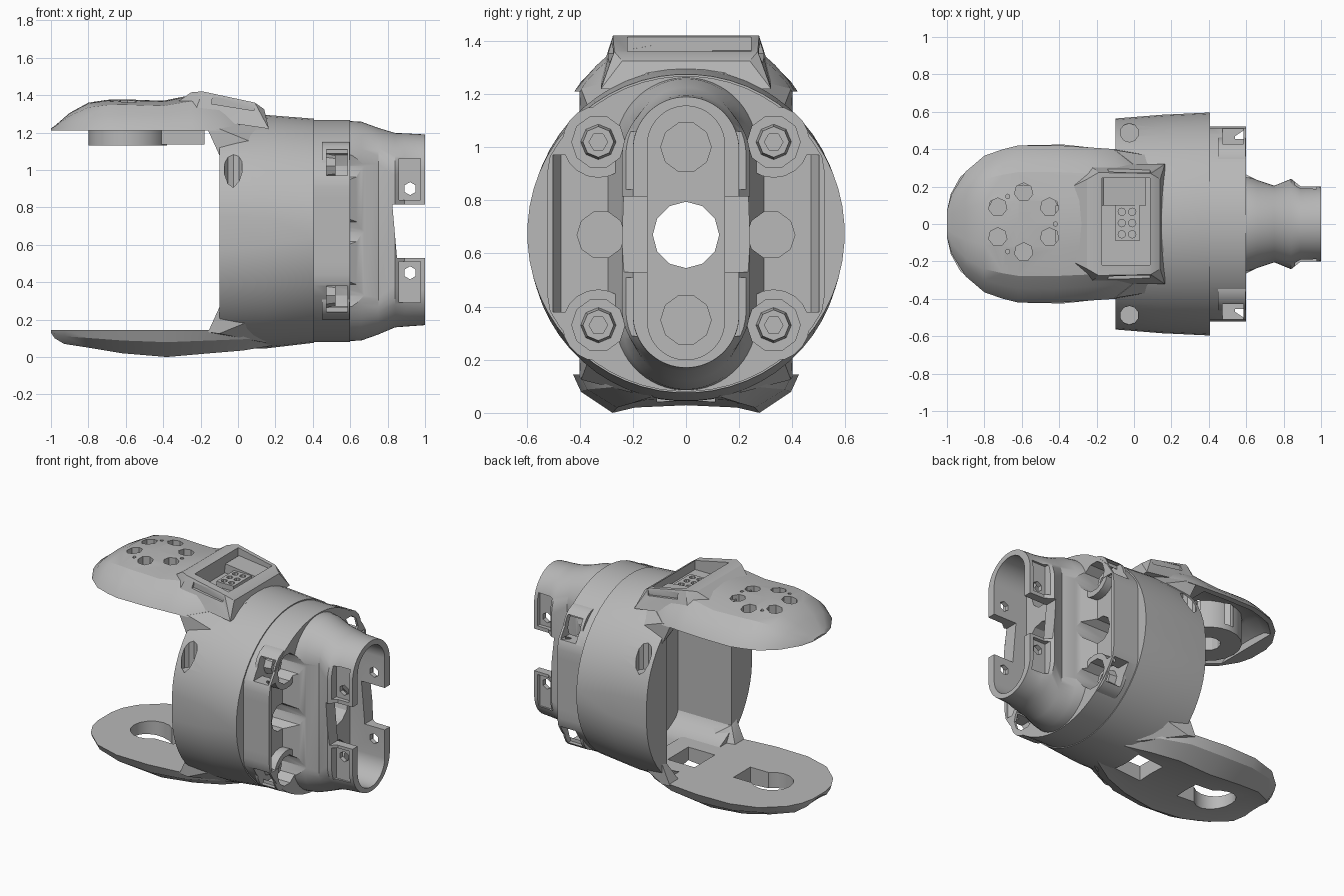
import bpy, bmesh, math
from mathutils import Vector, Matrix

old = bpy.data.objects.get("Cube")
if old:
    bpy.data.objects.remove(old, do_unlink=True)

GREY = (0.48, 0.48, 0.48, 1)
grey = bpy.data.materials.new("shell grey")
grey.use_nodes = True
grey.diffuse_color = GREY
grey.node_tree.nodes["Principled BSDF"].inputs["Base Color"].default_value = GREY


def make(name, bm):
    bmesh.ops.recalc_face_normals(bm, faces=bm.faces)
    me = bpy.data.meshes.new(name)
    bm.to_mesh(me)
    bm.free()
    me.materials.append(grey)
    ob = bpy.data.objects.new(name, me)
    bpy.context.collection.objects.link(ob)
    return ob


def loft(name, rings):
    """Skin a list of equal-length point rings and cap both ends."""
    bm = bmesh.new()
    loops = [[bm.verts.new(p) for p in ring] for ring in rings]
    n = len(loops[0])
    for a, b in zip(loops, loops[1:]):
        for i in range(n):
            j = (i + 1) % n
            bm.faces.new((a[i], a[j], b[j], b[i]))
    bm.faces.new(loops[0])
    bm.faces.new(loops[-1])
    return make(name, bm)


def hull(name, points):
    bm = bmesh.new()
    for p in points:
        bm.verts.new(p)
    res = bmesh.ops.convex_hull(bm, input=bm.verts)
    bmesh.ops.delete(bm, geom=[v for v in res["geom_interior"] if isinstance(v, bmesh.types.BMVert)], context='VERTS')
    return make(name, bm)


def oval(x, hy, z0, z1, ymax=9, zlo=-9, zhi=9, n=56):
    """Stadium section across x, optionally clipped flat."""
    c, hz = (z0 + z1) / 2, (z1 - z0) / 2
    r = min(hy, hz)
    pts = []
    for i in range(n):
        t = math.tau * (i + 0.5) / n
        y, s = hy * math.cos(t), math.sin(t)
        z = c + r * s + math.copysign(hz - r, s)
        pts.append((x, max(-ymax, min(ymax, y)), max(zlo, min(zhi, z))))
    return pts


def box(name, x0, x1, y0, y1, z0, z1, tilt=0):
    bm = bmesh.new()
    c = Vector(((x0 + x1) / 2, (y0 + y1) / 2, (z0 + z1) / 2))
    size = Matrix.Diagonal((x1 - x0, y1 - y0, z1 - z0, 1))
    bmesh.ops.create_cube(bm, size=1, matrix=Matrix.Translation(c) @ Matrix.Rotation(tilt, 4, 'Y') @ size)
    return make(name, bm)


def rod(name, axis, a, b, u, v, r, r2=None, n=10):
    """Cylinder from a to b along an axis; u, v are the other coordinates in order."""
    bm = bmesh.new()
    m = (a + b) / 2
    if axis == 'X':
        mat = Matrix.Translation((m, u, v)) @ Matrix.Rotation(math.pi / 2, 4, 'Y')
    elif axis == 'Y':
        mat = Matrix.Translation((u, m, v)) @ Matrix.Rotation(-math.pi / 2, 4, 'X')
    else:
        mat = Matrix.Translation((u, v, m))
    bmesh.ops.create_cone(bm, cap_ends=True, segments=n, radius1=r, radius2=r2 or r, depth=b - a, matrix=mat)
    return make(name, bm)


def combine(ob, tool, op='DIFFERENCE'):
    mod = ob.modifiers.new("join", 'BOOLEAN')
    mod.operation, mod.solver, mod.object = op, 'EXACT', tool
    dg = bpy.context.evaluated_depsgraph_get()
    dg.update()
    me = bpy.data.meshes.new_from_object(ob.evaluated_get(dg))
    ob.modifiers.clear()
    ob.data = me
    bpy.data.objects.remove(tool, do_unlink=True)


SIDES = (-1, 1)
MID = 0.67

# Barrel, clipped ring and neck joined into one housing
housing = loft("housing", [oval(*s) for s in (
    (-0.1, .565, .04, 1.285), (.15, .585, .045, 1.295), (.405, .597, .075, 1.275))])
ring = loft("ring", [oval(x, .585, .08, 1.268, .522) for x in (.36, .6)])
neck = loft("neck", [oval(*s) for s in (
    (.45, .34, .085, 1.262), (.6, .265, .085, 1.262), (.66, .235, .088, 1.258),
    (.75, .205, .12, 1.225), (.84, .242, .158, 1.198), (.89, .202, .162, 1.196), (1, .2, .17, 1.19))])
combine(housing, ring, 'UNION')

# Flat channels behind the side plates, then bolt recesses and holes in the ring face
for s in SIDES:
    combine(housing, hull("channel", [(x, s * y, z) for z in (.38, .97)
                                      for x, y in ((.7, .5), (.585, .5), (.54, .47), (.54, .2), (.7, .2))]))
    for z in (.33, 1.02):
        combine(housing, rod("bolt_boss", 'X', .45, .597, s * .33, z, .135, n=20), 'UNION')
combine(housing, neck, 'UNION')
for s in SIDES:
    combine(housing, rod("side_hole", 'X', .42, .75, s * .32, MID, .09))
    for z in (.33, 1.02):
        combine(housing, rod("bolt_recess", 'X', .47, .8, s * .33, z, .1))
        y0, y1 = sorted((s * .4, s * .7))
        low = z - .05 if z > MID else z - .09
        combine(housing, box("recess_mouth", .472, .585, y0, y1, low, low + .14))
        combine(housing, rod("bolt_hole", 'X', .42, .5, s * .33, z, .05, n=6))

# Open cavity with flat side walls, passage and neck cutouts
combine(housing, loft("cavity", [oval(x, .555, .1, 1.25, .345, .138, 1.2) for x in (-.2, .3)]))
for s in SIDES:
    combine(housing, rod("shoulder_hole", 'Z', .9, 1.4, -.025, s * .488, .05))
combine(housing, loft("neck_cavity", [oval(x, .145, .2, 1.155) for x in (.74, 1.1)]))
combine(housing, rod("passage", 'X', .2, .9, 0, MID, .125, n=12))
for z in (.35, 1.0):
    combine(housing, rod("floor_pocket", 'X', .63, .8, 0, z, .095))
combine(housing, hull("neck_notch", [(x, y, z) for y in (-.4, .4)
                                     for x, z in ((.825, .815), (1.1, .815), (1.1, .53), (.85, .53))]))
for z in (.4, .95):
    for s in SIDES:
        y0, y1 = sorted((s * .175, s * .4))
        combine(housing, box("post_pocket", .86, .975, y0, y1, z - .11, z + .11))
    combine(housing, rod("post_hole", 'Y', -.4, .4, .92, z + (.05 if z < MID else -.05), .035, n=6))

# Bolt heads inside the corner recesses
for side, s in (("right", -1), ("left", 1)):
    for level, z in (("lower", .33), ("upper", 1.02)):
        bolt = rod(f"{side}_{level}_bolt_collar", 'X', .45, .52, s * .33, z, .07, .058, 8)
        combine(bolt, rod("socket", 'X', .48, .6, s * .33, z, .035, n=6))

# Gussets blending both arms into the barrel
GUSSET = ((-.16, .3, 1.212), (-.16, .4, 1.212), (-.1, .4, 1.08), (-.1, .345, 1.1), (-.1, .395, 1.22),
          (.12, .36, 1.13), (.15, .2, 1.27))
for side, s in (("right", -1), ("left", 1)):
    hull(f"{side}_upper_gusset", [(x, s * y, z) for x, y, z in GUSSET])
    hull(f"{side}_lower_gusset", [(x, s * y, 1.345 - z) for x, y, z in GUSSET])

# Upper arm: a hollow dome drawn out along x
DOME = [(-1, 0), (-.94, .22), (-.82, .52), (-.66, .83), (-.3, .97), (0, 1),
        (.3, .97), (.66, .83), (.82, .52), (.94, .22), (1, 0)]
UPPER = ((-1, .07, 1.222), (-.975, .16, 1.24), (-.9, .28, 1.305), (-.8, .365, 1.36), (-.7, .4, 1.375),
         (-.62, .42, 1.378), (-.4, .42, 1.37), (-.25, .41, 1.4), (-.1, .4, 1.38), (.02, .32, 1.345), (.16, .22, 1.29))


def arm_rings(sections, base, shape, inset=0):
    return [[(x, (w - inset) * u, base + (z - inset - base) * v) for u, v in shape] for x, w, z in sections]


upper_arm = loft("upper_arm", arm_rings(UPPER, 1.21, DOME))
hollow = arm_rings([(x, w, z - .02) for x, w, z in UPPER[2:8]], 1.19, DOME, .025)
combine(upper_arm, loft("hollow", hollow))

# Motor mount under the upper arm
mount = rod("motor_mount", 'Z', 1.13, 1.335, -.59, 0, .21, n=20)
combine(mount, rod("mount_bore", 'Z', 1.1, 1.29, -.59, 0, .08, n=12))
box("mount_bar", -.42, -.18, -.1, .1, 1.135, 1.34)
for i in range(6):
    a = math.radians(30 + 60 * i)
    hx, hy = -.59 + .16 * math.cos(a), .01 + .16 * math.sin(a)
    for ob, low in ((upper_arm, 1.1), (mount, 1.17)):
        combine(ob, rod("screw_hole", 'Z', low, 1.5, hx, hy, .05, n=7))
    a += math.radians(30)
    if i % 2:
        combine(upper_arm, rod("pin_hole", 'Z', 1.3, 1.5, -.59 + .17 * math.cos(a), .17 * math.sin(a), .012, n=6))

# Raised socket on top, with pocket and side slots
RAISED = ((-.33, .2, 1.36), (-.24, .32, 1.28), (-.25, .24, 1.415), (-.19, .275, 1.42),
          (.09, .27, 1.36), (.14, .24, 1.325), (.165, .32, 1.22))
raised = hull("raised_socket", [(x, s * y, z) for s in SIDES for x, y, z in RAISED])
for ob in (raised, upper_arm):
    combine(ob, box("pocket", -.17, .085, -.22, .245, 1.3, 1.6))
for s in SIDES:
    y0, y1 = sorted((s * .275, s * .4))
    combine(raised, box("side_slot", -.14, .09, y0, y1, 1.335, 1.375, .16))
plug = box("connector_block", -.1, .03, -.09, .1, 1.27, 1.335)
for x in (-.065, -.01):
    for y in (-.055, .005, .065):
        combine(plug, rod("contact_hole", 'Z', 1.29, 1.4, x, y, .02, n=8))
box("pocket_step", -.17, .06, .1, .245, 1.27, 1.35, .12)

# Lower arm: a flat slab with a keel and two openings
KEEL = [(-1, 0), (-.93, .45), (-.65, 1), (-.45, .86), (0, .8), (.45, .86), (.65, 1), (.93, .45), (1, 0)]
LOWER = ((-1, .07, .13), (-.98, .16, .1), (-.93, .25, .07), (-.8, .365, .05), (-.62, .42, .02),
         (-.38, .425, 0), (-.15, .4, .02), (.03, .32, .035), (.18, .2, .06))
lower_arm = loft("lower_arm", arm_rings(LOWER, .144, KEEL))
opening = rod("round_opening", 'Z', -.1, .3, -.65, 0, .13, n=16)
combine(opening, box("slot", -.66, -.42, -.09, .09, -.08, .28), 'UNION')
combine(lower_arm, opening)
for ob in (lower_arm, housing):
    combine(ob, box("cable_opening", -.14, .06, -.11, .11, -.1, .3))

# Crisp edges on smooth surfaces
bpy.ops.object.select_all(action='DESELECT')
for ob in bpy.context.collection.objects:
    if ob.type == 'MESH' and grey.name in ob.data.materials:
        ob.select_set(True)
        bpy.context.view_layer.objects.active = ob
bpy.ops.object.shade_smooth_by_angle(angle=math.radians(28))
